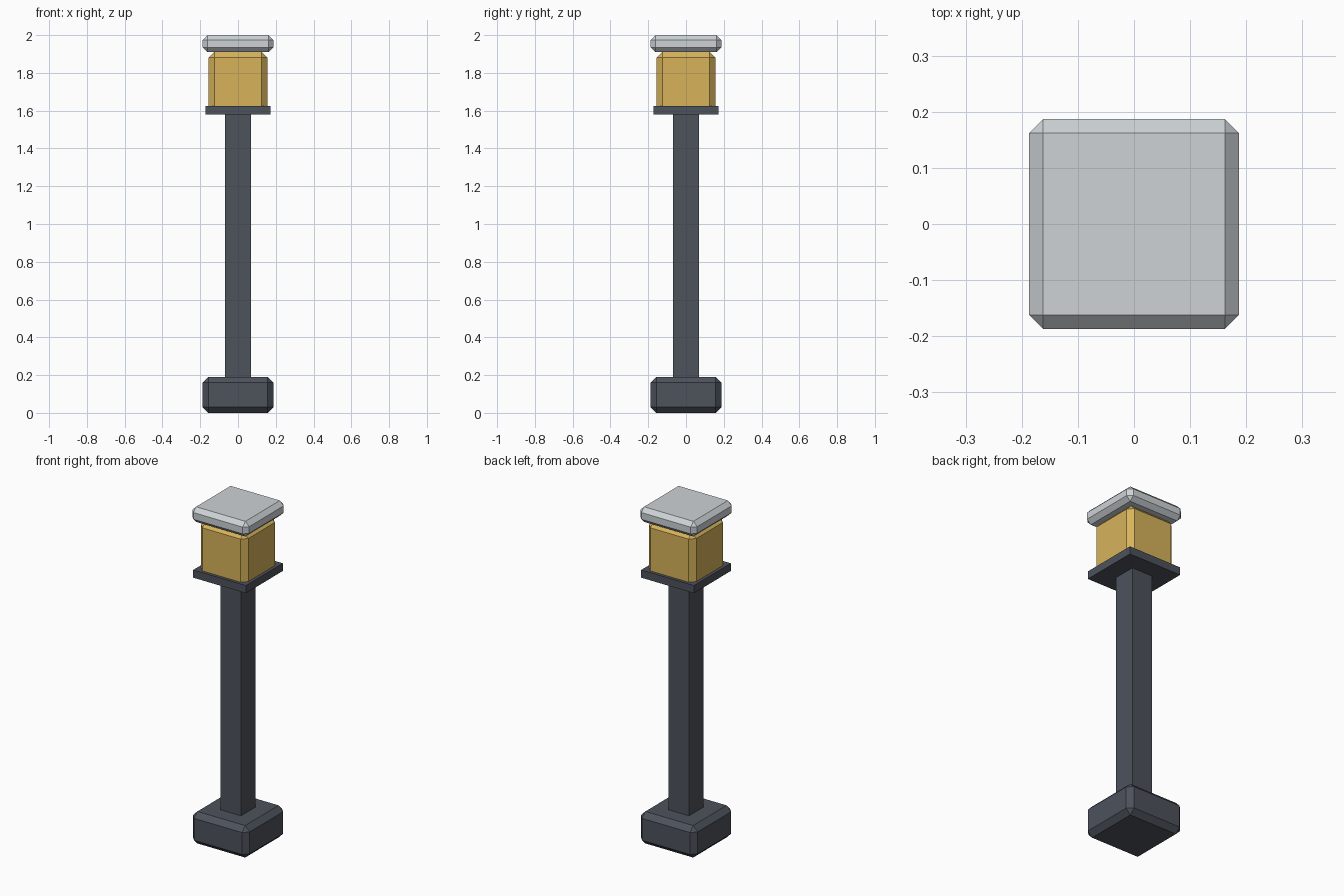
import bpy

old = bpy.data.objects.get("Cube")
if old:
    bpy.data.objects.remove(old, do_unlink=True)


def make_material(name, rgb):
    mat = bpy.data.materials.new(name)
    mat.use_nodes = True
    mat.diffuse_color = (*rgb, 1)
    mat.node_tree.nodes["Principled BSDF"].inputs["Base Color"].default_value = (*rgb, 1)
    return mat


def block(name, width, bottom, top, mat, chamfer=0):
    """Square block between two heights, with optional flat chamfered edges."""
    bpy.ops.mesh.primitive_cube_add(size=1, location=(0, 0, (bottom + top) / 2))
    obj = bpy.context.object
    obj.name = obj.data.name = name
    obj.scale = (width, width, top - bottom)
    bpy.ops.object.transform_apply(location=False, rotation=False, scale=True)
    obj.data.materials.append(mat)
    if chamfer:
        bevel = obj.modifiers.new("Chamfer", 'BEVEL')
        bevel.width = chamfer
        bevel.segments = 1
    return obj


dark = make_material("dark slate metal", (0.074, 0.084, 0.105))
amber = make_material("amber glass", (0.68, 0.45, 0.105))
silver = make_material("light grey metal", (0.61, 0.645, 0.665))

# Footing and post
block("base", 0.374, 0, 0.19, dark, chamfer=0.03)
block("post", 0.136, 0.15, 1.6, dark)

# Lantern: tray, glass sunk into the tray, and cap
block("lantern_tray", 0.346, 1.58, 1.626, dark)
block("lantern_glass", 0.31, 1.594, 1.912, amber, chamfer=0.03)
block("lantern_cap", 0.374, 1.91, 2.0, silver, chamfer=0.025)
